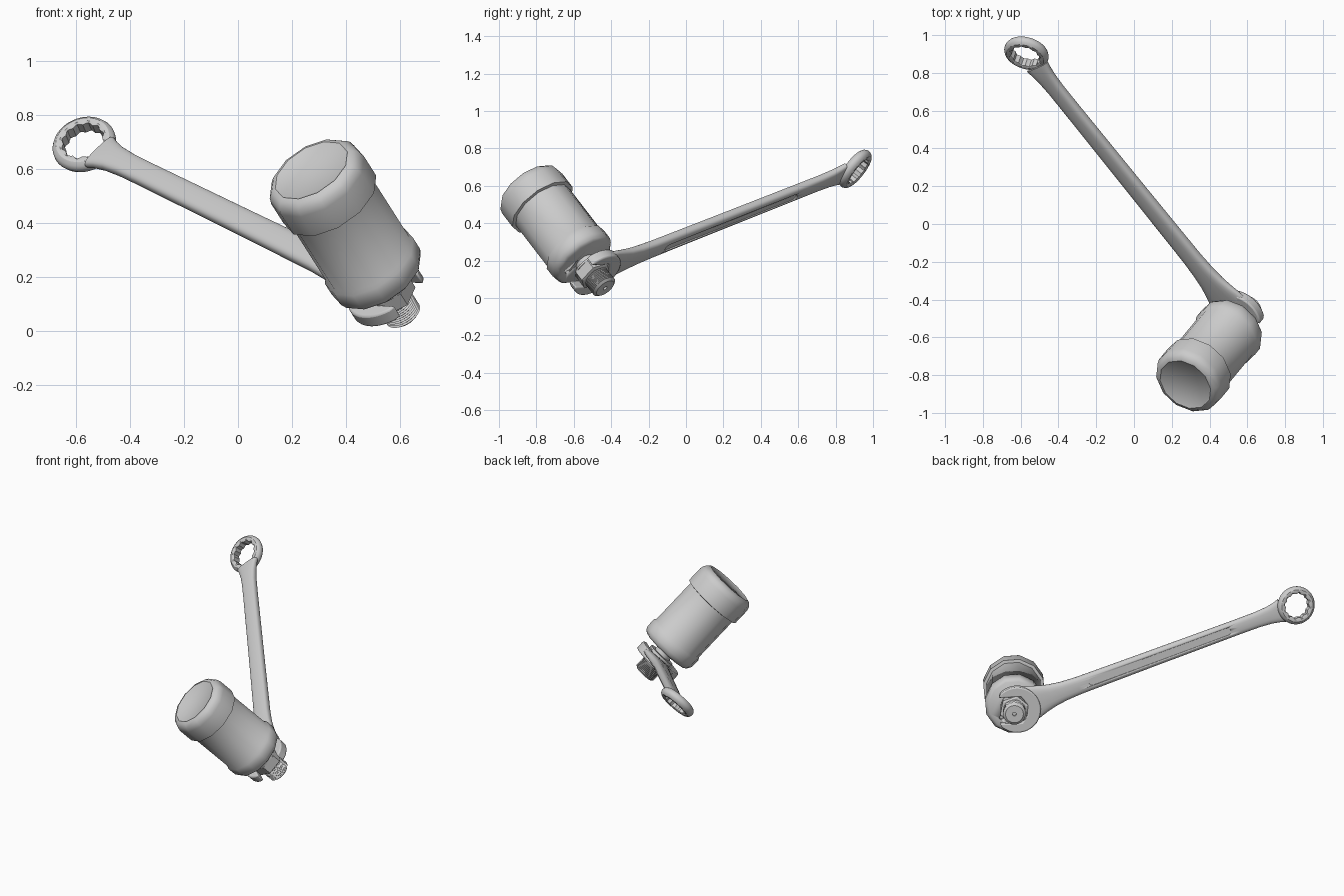
import bpy, bmesh
from math import sin, cos, pi, radians, acos
from mathutils import Matrix, Vector

if "Cube" in bpy.data.objects:
    bpy.data.objects.remove(bpy.data.objects["Cube"])

# Tilted assembly frame: Z along the canister axis (0 = thread tip), X along the wrench
Z = Vector((-.45, -.545, .707)).normalized()
X = Vector((-.57, .786, .243))
X = (X - Z * X.dot(Z)).normalized()
Y = Z.cross(X)
FRAME = Matrix.Translation((.617, -.432, .052)) @ Matrix((X, Y, Z)).transposed().to_4x4()


def finish(name, bm, angle=40, local=Matrix()):
    bmesh.ops.recalc_face_normals(bm, faces=bm.faces)
    me = bpy.data.meshes.new(name)
    bm.to_mesh(me)
    bm.free()
    ob = bpy.data.objects.new(name, me)
    bpy.context.collection.objects.link(ob)
    ob.matrix_world = FRAME @ local
    bpy.ops.object.select_all(action='DESELECT')
    ob.select_set(True)
    bpy.context.view_layer.objects.active = ob
    bpy.ops.object.shade_smooth_by_angle(angle=radians(angle))
    return ob


def loft(name, rings, caps=True, closed=False, angle=40, local=Matrix()):
    """Bridge consecutive point rings with quads."""
    bm = bmesh.new()
    rows = [[bm.verts.new(p) for p in r] for r in rings]
    n = len(rows[0])
    pairs = list(zip(rows, rows[1:])) + ([(rows[-1], rows[0])] if closed else [])
    for a, b in pairs:
        for i in range(n):
            j = (i + 1) % n
            bm.faces.new((a[i], a[j], b[j], b[i]))
    if caps and not closed:
        bm.faces.new(rows[0])
        bm.faces.new(rows[-1])
    return finish(name, bm, angle, local)


def lathe(name, profile, seg, angle=40, local=Matrix()):
    return loft(name, [[(r * cos(2 * pi * i / seg), r * sin(2 * pi * i / seg), z)
                        for i in range(seg)] for r, z in profile], angle=angle, local=local)


def extrude(name, pts, z0, z1, bevel=0.0, local=Matrix()):
    ob = loft(name, [[(x, y, z) for x, y in pts] for z in (z0, z1)], local=local)
    if bevel:
        m = ob.modifiers.new("bevel", 'BEVEL')
        m.width, m.segments, m.limit_method, m.angle_limit = bevel, 2, 'ANGLE', radians(50)
    return ob


def cut(target, cutter):
    m = target.modifiers.new("cut", 'BOOLEAN')
    m.object, m.operation, m.solver = cutter, 'DIFFERENCE', 'EXACT'
    cutter.hide_render = True
    cutter.hide_set(True)


# Canister: low-sided body with base flange, and a slightly larger cap
body = lathe("canister_body", [(.16, .2), (.176, .212), (.186, .235), (.186, .292),
                               (.176, .304), (.176, .63)], 12)
lathe("canister_cap", [(.174, .61), (.195, .614), (.195, .715), (.188, .742), (.17, .761),
                       (.152, .767), (.147, .763)], 12)

# Small port in the base
port = lathe("port_cutter", [(.014, .19), (.014, .225)], 12,
             local=Matrix.Translation((-.1, .045, 0)))
cut(body, port)

# Stem, hex nut and threaded stud with a centre hole
lathe("stem", [(.056, .14), (.056, .205)], 20)
lathe("washer", [(.088, .152), (.088, .163)], 24)
lathe("hex_nut", [(.082, .088), (.094, .094), (.094, .152)], 6, 20)
thread = [(.012, .015), (.012, 0), (.056, 0), (.066, .008)]
for i in range(9):
    thread += [(.071, .012 + i * .009), (.065, .0165 + i * .009)]
lathe("threaded_stud", thread + [(.062, .1)], 24, 30)

# Open jaw: round head with a hex-bottomed slot, opening turned off the handle line
JAW_Z, R, SLOT = .12, .148, .084
t0 = acos(-.1 / R)
jaw = [(.018 + R * cos(t), R * sin(t)) for t in (t0 - 2 * t0 * i / 40 for i in range(41))]
jaw += [(-.095, -SLOT), (.045, -SLOT), (.082, -.035), (.082, .035), (.045, SLOT), (-.095, SLOT)]
extrude("open_jaw", jaw, -.028, .028, .008,
        Matrix.Translation((0, 0, JAW_Z)) @ Matrix.Rotation(radians(17), 4, 'Z'))

# Handle: rounded bar flaring into both heads
RING_X, RING_Z = 1.88, .257


def section(x, w, t, n=24):
    z = JAW_Z + (RING_Z - JAW_Z) * x / RING_X
    out = []
    for i in range(n):
        c, s = cos(2 * pi * i / n), sin(2 * pi * i / n)
        out.append((x, w * abs(c) ** .65 * (1 if c > 0 else -1),
                    z + t * abs(s) ** .75 * (1 if s > 0 else -1)))
    return out


stations = [(.1, .115, .024), (.14, .107, .026), (.19, .09, .028), (.25, .074, .03),
            (.33, .062, .031), (.43, .056, .031), (.9, .052, .03), (1.5, .049, .029),
            (1.62, .05, .028), (1.7, .056, .027), (1.75, .066, .026), (1.785, .078, .022)]
handle = loft("handle", [section(*s) for s in stations])

# Long shallow panel on the underside of the handle
slope = (RING_Z - JAW_Z) / RING_X
panel = [(x + .024 * cos(a), .024 * sin(a))
         for x, start in ((1.42, -pi / 2), (.52, pi / 2))
         for a in (start + pi * k / 8 for k in range(9))]
panel_cutter = loft("panel_cutter", [[(x, y, JAW_Z + slope * x + dz) for x, y in panel]
                                     for dz in (-.06, -.022)])
cut(handle, panel_cutter)

# Box ring: rounded outside, twelve-point inside, tilted up from the handle
seg = 96
ring_profile = [(None, -.024), (.088, -.029), (.102, -.028), (.114, -.019), (.12, -.006),
                (.12, .006), (.114, .019), (.102, .028), (.088, .029), (None, .024)]
rows = []
for r, z in ring_profile:
    row = []
    for i in range(seg):
        a = 2 * pi * i / seg
        f = (i % 8) / 8
        rr = r or .074 + .009 * abs(2 * f - 1)
        row.append((rr * cos(a), rr * sin(a), z))
    rows.append(row)
loft("box_ring", rows, closed=True, angle=30,
     local=Matrix.Translation((RING_X, 0, RING_Z)) @ Matrix.Rotation(radians(-18), 4, 'Y'))
